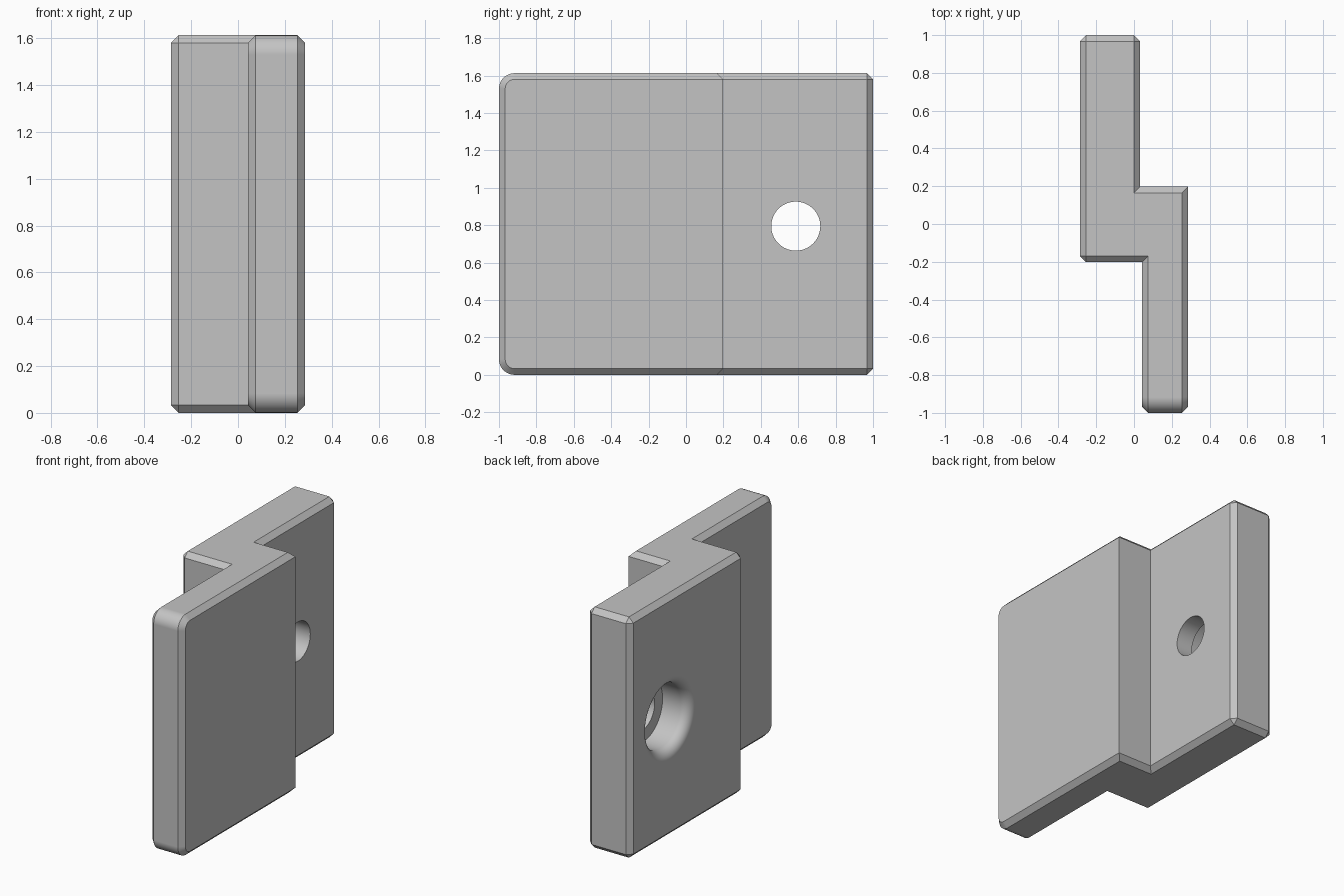
import bpy, bmesh
from math import sin, cos, pi, radians
from mathutils import Matrix, Vector

cube = bpy.data.objects.get("Cube")
if cube:
    bpy.data.objects.remove(cube, do_unlink=True)

HEIGHT, CHAMFER, ROUND = 1.613, 0.033, 0.083
LEFT, RIGHT = -0.287, 0.287            # outer faces of the two plates
BACK_IN, FRONT_IN = 0.033, 0.042       # inner faces of the two plates
STEP_FRONT, STEP_BACK = -0.202, 0.198  # ends of the overlap

grey = bpy.data.materials.new("grey")
grey.use_nodes = True
colour = (0.55, 0.55, 0.55, 1)
grey.diffuse_color = colour
grey.node_tree.nodes["Principled BSDF"].inputs["Base Color"].default_value = colour


def make_object(name, bm):
    bmesh.ops.recalc_face_normals(bm, faces=bm.faces)
    mesh = bpy.data.meshes.new(name)
    bm.to_mesh(mesh)
    bm.free()
    mesh.materials.append(grey)
    obj = bpy.data.objects.new(name, mesh)
    bpy.context.collection.objects.link(obj)
    return obj


def near(a, b):
    return abs(a - b) < 1e-4


# Stepped bracket body: plan outline pulled up to full height
outline = [(LEFT, 1), (LEFT, STEP_FRONT), (FRONT_IN, STEP_FRONT), (FRONT_IN, -1),
           (RIGHT, -1), (RIGHT, STEP_BACK), (BACK_IN, STEP_BACK), (BACK_IN, 1)]
bm = bmesh.new()
base = bm.faces.new([bm.verts.new((x, y, 0)) for x, y in outline])
top = bmesh.ops.extrude_face_region(bm, geom=[base])["geom"]
bmesh.ops.translate(bm, vec=(0, 0, HEIGHT),
                    verts=[v for v in top if isinstance(v, bmesh.types.BMVert)])
bmesh.ops.recalc_face_normals(bm, faces=bm.faces)

# Round the top and bottom corners of the front plate
front_edges = [e for e in bm.edges if all(near(v.co.y, -1) for v in e.verts)
               and near(e.verts[0].co.z, e.verts[1].co.z)]
bmesh.ops.bevel(bm, geom=front_edges, offset=ROUND, segments=8, profile=0.5,
                affect='EDGES', clamp_overlap=False)


# Chamfer every convex outer edge except the tall edge at the back of the step
def wants_chamfer(e):
    if e.calc_face_angle_signed(0) < radians(60):
        return False
    return not all(near(v.co.x, RIGHT) and near(v.co.y, STEP_BACK) for v in e.verts)


bmesh.ops.bevel(bm, geom=[e for e in bm.edges if wants_chamfer(e)], offset=CHAMFER,
                segments=1, affect='EDGES', clamp_overlap=False)
bracket = make_object("bracket", bm)

# Counterbored screw hole: turned profile of (depth, radius) with a rounded mouth
mouth, bore, hole, lip = 0.28, 0.215, 0.131, 0.065
profile = [(-0.1, 0), (-0.1, mouth)]
profile += [(lip - lip * cos(a), mouth - lip * sin(a))
            for a in (i * pi / 16 for i in range(9))]
profile += [(0.2, bore), (0.2, hole), (0.5, hole), (0.5, 0)]
bm = bmesh.new()
verts = [bm.verts.new((d, 0, r)) for d, r in profile]
edges = [bm.edges.new(pair) for pair in zip(verts, verts[1:])]
bmesh.ops.spin(bm, geom=verts + edges, cent=(0, 0, 0), axis=(1, 0, 0),
               angle=2 * pi, steps=64)
bmesh.ops.remove_doubles(bm, verts=bm.verts, dist=1e-5)
bmesh.ops.transform(bm, matrix=Matrix.Translation(Vector((LEFT, 0.587, 0.795))),
                    verts=bm.verts)
cutter = make_object("screw_hole_cutter", bm)
cutter.hide_render = True

# Cut the hole, then shade
cut = bracket.modifiers.new("screw_hole", 'BOOLEAN')
cut.operation, cut.solver, cut.object = 'DIFFERENCE', 'EXACT', cutter
bpy.ops.object.select_all(action='DESELECT')
bracket.select_set(True)
bpy.context.view_layer.objects.active = bracket
bpy.ops.object.modifier_apply(modifier=cut.name)
bpy.data.objects.remove(cutter, do_unlink=True)
bpy.ops.object.shade_smooth_by_angle(angle=radians(30))
weighted = bracket.modifiers.new("clean_shading", 'WEIGHTED_NORMAL')
weighted.keep_sharp = True
